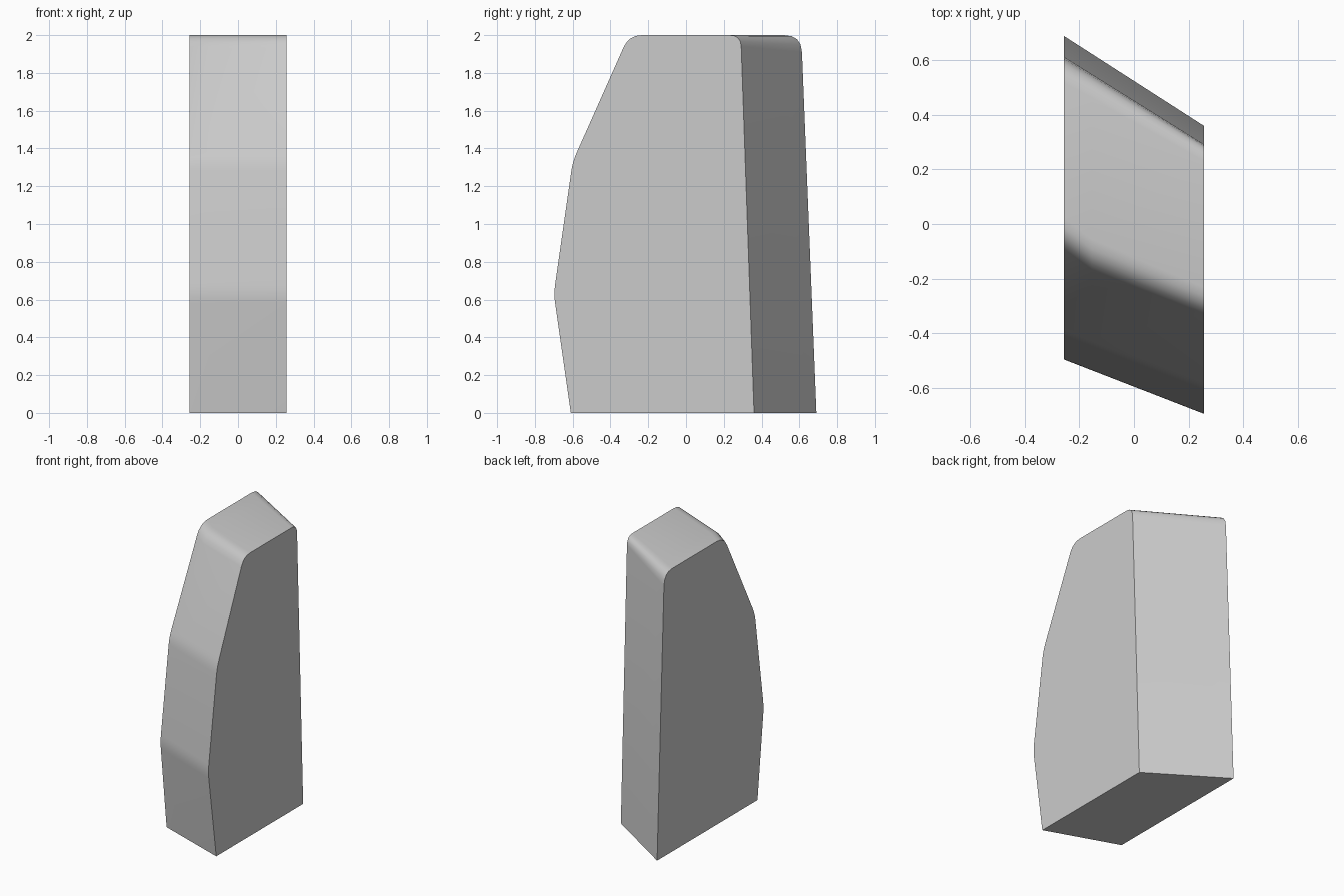
import bpy, bmesh
from mathutils import Vector

if "Cube" in bpy.data.objects:
    bpy.data.objects.remove(bpy.data.objects["Cube"])

HALF = 0.257   # half thickness along x
SEG = 4        # segments in each rounded corner


def rounded(corners):
    """Side outline from (y, z, cut) corners; each cut is eased by a curve."""
    pts = []
    n = len(corners)
    for i, (y, z, cut) in enumerate(corners):
        p = Vector((y, z))
        if cut == 0:
            pts.append(p)
            continue
        prev = Vector(corners[i - 1][:2])
        nxt = Vector(corners[(i + 1) % n][:2])
        a = p + (prev - p).normalized() * cut
        b = p + (nxt - p).normalized() * cut
        for k in range(SEG + 1):
            t = k / SEG
            pts.append(a * (1 - t) ** 2 + p * 2 * t * (1 - t) + b * t ** 2)
    return pts


# Side outlines: back bottom, front bottom, belly, shoulder, top front, top back
right = [(0.36, 0, 0), (-0.61, 0, 0), (-0.70, 0.63, 0.05),
         (-0.60, 1.33, 0.05), (-0.302, 2, 0.07), (0.29, 2, 0.06)]
left = [(0.69, 0, 0), (-0.43, 0, 0), (-0.50, 0.63, 0.05),
        (-0.40, 1.33, 0.05), (-0.055, 2, 0.08), (0.61, 2, 0.09)]

# Intermediate outline near the left side, slightly fuller at the top front
T = 0.2
mid = [tuple(a + (b - a) * T for a, b in zip(l, r)) for l, r in zip(left, right)]
mid[4] = (mid[4][0] - 0.03, mid[4][1], mid[4][2])

# Loft the outlines into a solid block
bm = bmesh.new()
rings = []
for x, outline in ((-HALF, left), (-HALF + 2 * HALF * T, mid), (HALF, right)):
    rings.append([bm.verts.new((x, p.x, p.y)) for p in rounded(outline)])
for r0, r1 in zip(rings, rings[1:]):
    n = len(r0)
    for i in range(n):
        j = (i + 1) % n
        bm.faces.new((r0[i], r0[j], r1[j], r1[i]))
bm.faces.new(rings[0])
bm.faces.new(rings[-1])
bmesh.ops.recalc_face_normals(bm, faces=bm.faces)

mesh = bpy.data.meshes.new("slanted_block")
bm.to_mesh(mesh)
bm.free()
block = bpy.data.objects.new("slanted_block", mesh)
bpy.context.collection.objects.link(block)

# Smooth rounded bands, keep side edges sharp
bpy.context.view_layer.objects.active = block
block.select_set(True)
bpy.ops.object.shade_smooth_by_angle(angle=0.52)
